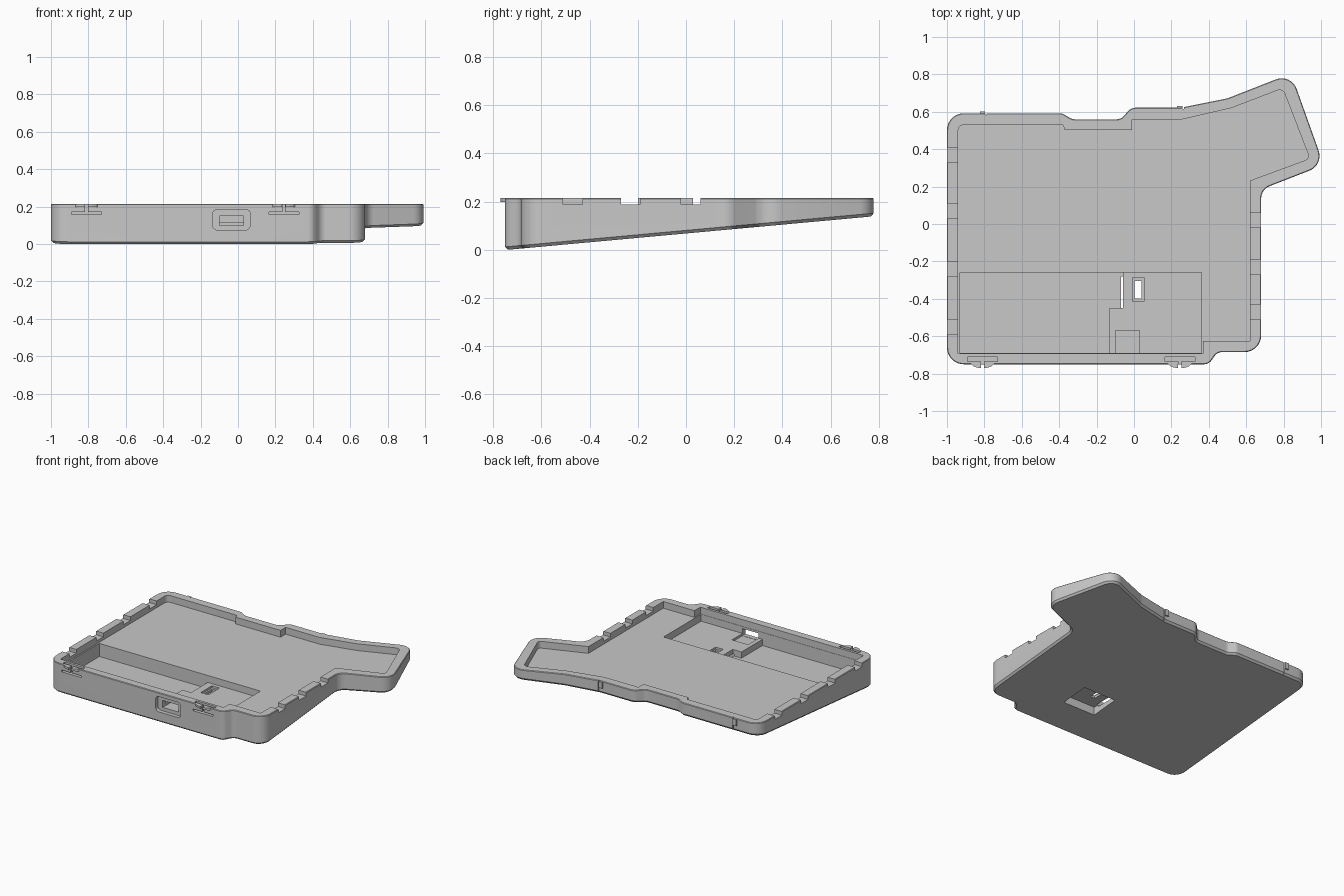
import bpy, bmesh, math
from mathutils import Vector

if "Cube" in bpy.data.objects:
    bpy.data.objects.remove(bpy.data.objects["Cube"], do_unlink=True)

TOP, DECK, SHELF, WELL = 0.214, 0.165, 0.115, 0.07

grey = bpy.data.materials.new("plain_grey")
grey.use_nodes = True
grey.diffuse_color = (0.58, 0.58, 0.58, 1)
grey.node_tree.nodes["Principled BSDF"].inputs["Base Color"].default_value = grey.diffuse_color


def underside(y):
    """Height of the sloping underside."""
    return 0.0915 * (y + 0.74)


def rounded(corners, steps=8):
    """Polygon with each corner (x, y, radius) replaced by an arc."""
    out = []
    for i, (x, y, r) in enumerate(corners):
        p = Vector((x, y))
        if r == 0:
            out.append(p)
            continue
        u = (Vector(corners[i - 1][:2]) - p).normalized()
        v = (Vector(corners[(i + 1) % len(corners)][:2]) - p).normalized()
        half = u.angle(v) / 2
        d = r / math.tan(half)
        c = p + (u + v).normalized() * r / math.sin(half)
        a, b = (p + u * d - c).normalized(), (p + v * d - c).normalized()
        out += [c + a.slerp(b, k / steps) * r for k in range(steps + 1)]
    return out


def inset(pts, d):
    """Move a counter-clockwise outline inwards by d."""
    out = []
    for i, p in enumerate(pts):
        a = (p - pts[i - 1]).normalized()
        b = (pts[(i + 1) % len(pts)] - p).normalized()
        n = Vector((-a.y - b.y, a.x + b.x)).normalized()
        out.append(p + n * d)
    return out


def loft(name, rings):
    """Closed solid through rings of 3D points."""
    bm = bmesh.new()
    loops = [[bm.verts.new(p) for p in ring] for ring in rings]
    for lo, hi in zip(loops, loops[1:]):
        for i in range(len(lo)):
            bm.faces.new((lo[i - 1], lo[i], hi[i], hi[i - 1]))
    bm.faces.new(loops[0][::-1])
    bm.faces.new(loops[-1])
    bmesh.ops.recalc_face_normals(bm, faces=bm.faces)
    mesh = bpy.data.meshes.new(name)
    bm.to_mesh(mesh)
    bm.free()
    mesh.materials.append(grey)
    obj = bpy.data.objects.new(name, mesh)
    bpy.context.collection.objects.link(obj)
    return obj


def prism(name, pts, z0, z1):
    return loft(name, [[(p[0], p[1], z) for p in pts] for z in (z0, z1)])


def box(name, x0, x1, y0, y1, z0, z1):
    return prism(name, [(x0, y0), (x1, y0), (x1, y1), (x0, y1)], z0, z1)


def cut(target, cutter):
    mod = target.modifiers.new("cut", "BOOLEAN")
    mod.operation, mod.solver, mod.object = "DIFFERENCE", "EXACT", cutter
    bpy.context.view_layer.objects.active = target
    bpy.ops.object.modifier_apply(modifier=mod.name)
    bpy.data.objects.remove(cutter, do_unlink=True)


# Outer shell: wedge with rounded corners and chamfered edges
outline = rounded([
    (-1, -.75, .09), (.40, -.75, .05), (.445, -.685, .05), (.68, -.685, .09),
    (.68, .185, .07), (1.015, .315, .085), (.84, .805, .085), (.50, .672, .05),
    (.25, .622, .05), (-.015, .622, .06), (-.07, .56, .05), (-.33, .56, .05),
    (-.385, .592, .05), (-1, .592, .09)])
small, tiny = inset(outline, .012), inset(outline, .004)
case = loft("case", [
    [(p.x, p.y, underside(p.y)) for p in small],
    [(p.x, p.y, underside(p.y) + .013) for p in outline],
    [(p.x, p.y, TOP - .004) for p in outline],
    [(p.x, p.y, TOP) for p in tiny]])

# Shallow tray that follows the outline
tray = rounded([
    (-.94, -.692, 0), (.37, -.692, 0), (.37, -.625, 0), (.62, -.625, 0),
    (.62, .232, 0), (.94, .35, .025), (.795, .725, .03), (.52, .62, 0),
    (.26, .56, 0), (-.01, .56, 0), (-.01, .502, 0), (-.37, .502, 0),
    (-.38, .53, 0), (-.94, .53, .03)])
cut(case, prism("tray_cutter", tray, DECK, .4))

# Component well, with a raised shelf at its inner end
cut(case, box("shelf_cutter", -.93, .362, -.69, -.26, SHELF, .3))
cut(case, prism("well_cutter", [
    (-.93, -.69), (-.13, -.69), (-.13, -.45), (-.06, -.45), (-.06, -.26), (-.93, -.26)],
    WELL, .3))

# Connector seat and port in the front wall
cut(case, box("seat_cutter", -.1, .03, -.689, -.57, .098, .3))
cut(case, box("port_cutter", -.1, .03, -.8, -.6, .1, .15))
port = rounded([(-.135, .075, .025), (.065, .075, .025), (.065, .185, .025), (-.135, .185, .025)])
cut(case, loft("port_recess_cutter", [[(p.x, y, p.y) for p in port] for y in (-.8, -.722)]))

# Recess under the shelf, and the switch slot through it
cut(case, box("under_recess_cutter", -.07, .19, -.49, -.28, -.1, .082))
cut(case, box("switch_rim_cutter", -.008, .053, -.415, -.287, .1, .3))
cut(case, box("switch_slot_cutter", .004, .041, -.397, -.305, .05, .3))

# Notches along the two side rims
for x0, x1, starts in ((-1.1, -.935, (-.59, -.28, .03, .33)), (.615, .75, (-.51, -.27, -.02))):
    for y in starts:
        cut(case, box("notch_cutter", x0, x1, y, y + .08, .187, .4))

# Spring clips: relief cuts and split catches at the front, ribs at the back
for side, x in (("left", .245), ("right", -.81)):
    cut(case, box("clip_relief_cutter", x - .08, x + .08, -.735, -.71, .157, .4))
    cut(case, box("clip_slot_cutter", x - .08, x + .08, -.8, -.715, .157, .17))
    cut(case, box("clip_gap_cutter", x - .007, x + .007, -.8, -.72, .165, .4))
    for s in (-1, 1):
        shape = [(x + s * a, y) for a, y in (
            (.009, -.745), (.009, -.77), (.03, -.768), (.05, -.76), (.065, -.745))]
        prism(side + "_catch", shape, .198, TOP)
for side, x, y in (("left", .245, .622), ("right", -.81, .592)):
    box(side + "_back_rib", x - .014, x + .014, y - .01, y + .01, .165, TOP - .003)
    cut(case, box("back_groove_cutter", x + .015, x + .022, y - .008, y + .05, .1, .4))

# Smooth the curved walls and keep the edges crisp
bpy.ops.object.select_all(action="DESELECT")
case.select_set(True)
bpy.context.view_layer.objects.active = case
bpy.ops.object.shade_smooth_by_angle(angle=math.radians(25))
